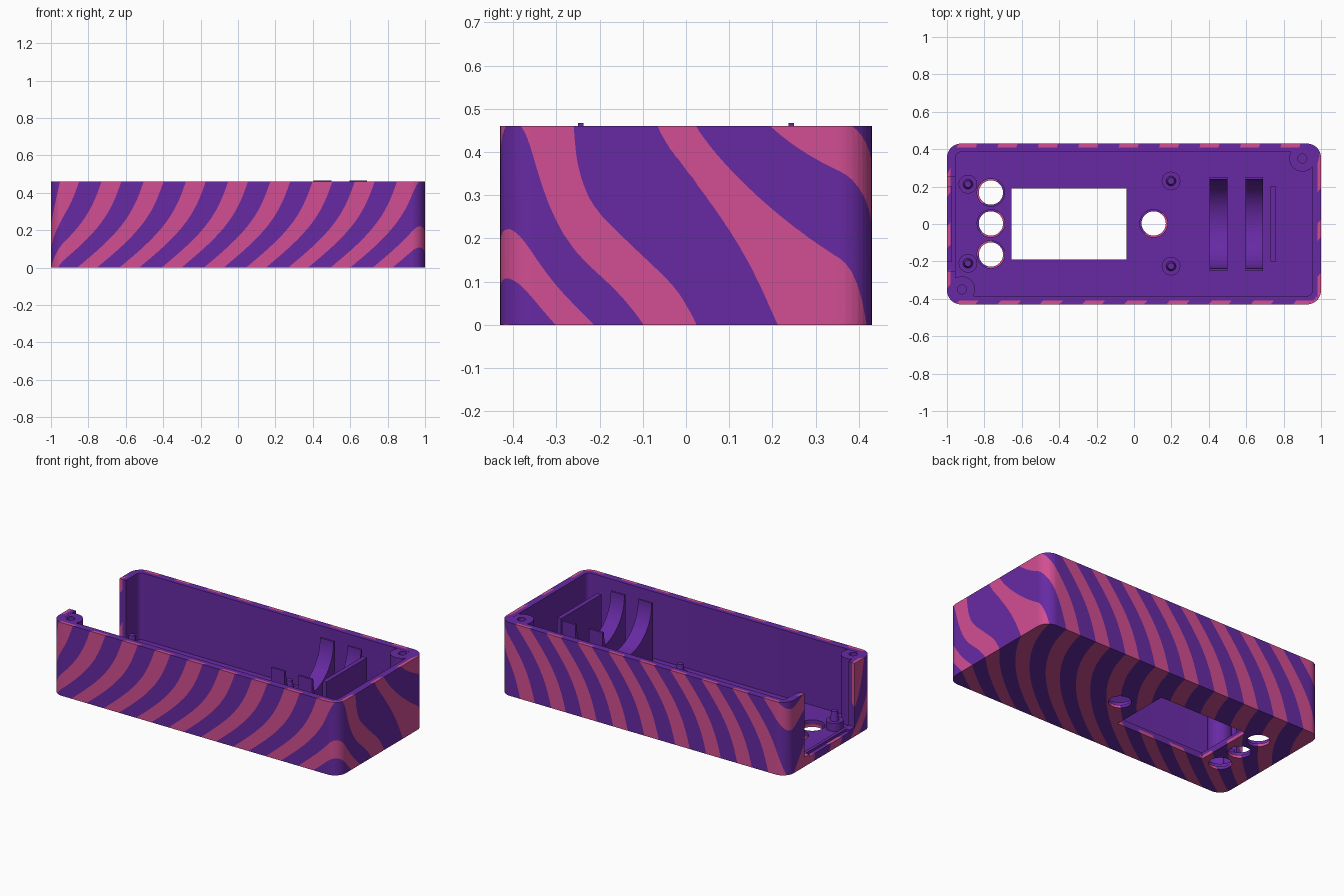
import bpy, bmesh, math
from mathutils import Vector

if "Cube" in bpy.data.objects:
    bpy.data.objects.remove(bpy.data.objects["Cube"])

HX, HY, H, R = 1.0, 0.43, 0.46, 0.075   # half sizes, height, corner radius
FLOOR, SKIN = 0.04, 0.02                # floor thickness, depth of the stripe inlay


def material(name, rgb):
    m = bpy.data.materials.new(name)
    m.diffuse_color = (*rgb, 1)
    m.use_nodes = True
    m.node_tree.nodes["Principled BSDF"].inputs["Base Color"].default_value = m.diffuse_color
    return m


PURPLE = material("purple", (0.135, 0.023, 0.37))
PINK = material("pink", (0.64, 0.077, 0.29))


def arc(cx, cy, r, a0, a1, n):
    return [(cx + r * math.cos(math.radians(a0 + (a1 - a0) * i / n)),
             cy + r * math.sin(math.radians(a0 + (a1 - a0) * i / n))) for i in range(n + 1)]


def rect(x0, x1, y0, y1):
    return [(x0, y0), (x1, y0), (x1, y1), (x0, y1)]


def round_rect(x0, x1, y0, y1, r, n=8):
    return (arc(x1 - r, y1 - r, r, 0, 90, n) + arc(x0 + r, y1 - r, r, 90, 180, n)
            + arc(x0 + r, y0 + r, r, 180, 270, n) + arc(x1 - r, y0 + r, r, 270, 360, n))


def circle(cx, cy, r, n=32):
    return arc(cx, cy, r, 0, 360, n)[:-1]


def prism(name, low, z0, z1, high=None, along_x=False):
    """Solid between a low and a high outline, optionally laid along x."""
    high = high or low
    n = len(low)
    co = [(a, b, z0) for a, b in low] + [(a, b, z1) for a, b in high]
    if along_x:
        co = [(c, a, b) for a, b, c in co]
    faces = [list(range(n))[::-1], list(range(n, 2 * n))]
    faces += [[i, (i + 1) % n, n + (i + 1) % n, n + i] for i in range(n)]
    me = bpy.data.meshes.new(name)
    me.from_pydata(co, [], faces)
    bm = bmesh.new()
    bm.from_mesh(me)
    bmesh.ops.recalc_face_normals(bm, faces=bm.faces[:])
    bm.to_mesh(me)
    bm.free()
    me.materials.append(PURPLE)
    ob = bpy.data.objects.new(name, me)
    bpy.context.collection.objects.link(ob)
    return ob


def cut(ob, cutters):
    for c in cutters:
        m = ob.modifiers.new("cut", 'BOOLEAN')
        m.operation, m.solver, m.object = 'DIFFERENCE', 'EXACT', c
    dg = bpy.context.evaluated_depsgraph_get()
    me = bpy.data.meshes.new_from_object(ob.evaluated_get(dg))
    ob.modifiers.clear()
    ob.data = me
    me.materials.clear()
    me.materials.append(PURPLE)
    for c in cutters:
        bpy.data.objects.remove(c)


def smooth(ob):
    bpy.ops.object.select_all(action='DESELECT')
    ob.select_set(True)
    bpy.context.view_layer.objects.active = ob
    bpy.ops.object.shade_smooth_by_angle(angle=math.radians(30))


def depth(p):
    """Distance below the outer sides and underside."""
    qx, qy = abs(p.x) - HX + R, abs(p.y) - HY + R
    d = math.hypot(max(qx, 0), max(qy, 0)) + min(max(qx, qy), 0) - R
    return min(-d, p.z)


def stripe(p):
    """Positive inside the wavy pink bands, which lean with height and bend across y."""
    x, y, u = p.x, p.y, 1 - p.z / H
    top = 6.95 - 3.12 * y + 0.75 * y * y - 0.2 * max(0, math.sin(math.pi * y / HY))
    base = 7.85 - 3.6 * y + 3.3 * y * y
    bend = 0.17 * math.tanh((y + 0.03) / 0.08) - 0.13 * math.exp(-((y + 0.25) / 0.1) ** 2)
    f = top + (base - top) * (u + bend * math.sin(math.pi * u))
    f += (4.53 + 0.23 * y) * (x - 1)
    width = 0.235 - 0.08 * (1 - u) * max(0, 1 - (y / 0.4) ** 2)
    s = width - abs(f - round(f))
    return s if abs(s) > 1e-3 else 1e-3


def paint_stripes(ob):
    bm = bmesh.new()
    bm.from_mesh(ob.data)
    bmesh.ops.triangulate(bm, faces=bm.faces[:])

    def slice_at(axis, pos, faces):
        geom = set(faces)
        for f in faces:
            geom.update(f.edges)
            geom.update(f.verts)
        co, no = Vector(), Vector()
        co[axis], no[axis] = pos, 1
        bmesh.ops.bisect_plane(bm, geom=list(geom), dist=1e-5, plane_co=co, plane_no=no)

    def skin():
        return [f for f in bm.faces if depth(f.calc_center_median()) < SKIN]

    # limits of the inlay on the rim and in the openings
    for axis, pos in ((0, HX - SKIN), (0, SKIN - HX), (1, HY - SKIN), (1, SKIN - HY), (2, SKIN)):
        slice_at(axis, pos, bm.faces[:])
    # even grid on the outer skin, then cut it along the band borders
    for axis, lo, hi in ((0, -HX, HX), (1, -HY, HY), (2, 0, H)):
        n = round((hi - lo) / 0.03)
        for i in range(1, n):
            slice_at(axis, lo + (hi - lo) * i / n, skin())
    bmesh.ops.triangulate(bm, faces=skin())
    tris = skin()
    borders = set()
    for e in {e for f in tris for e in f.edges}:
        a, b = e.verts
        sa, sb = stripe(a.co), stripe(b.co)
        if sa * sb < 0:
            t = min(max(sa / (sa - sb), 0.02), 0.98)
            borders.add(bmesh.utils.edge_split(e, a, t)[1])
    for f in tris:
        vs = [v for v in f.verts if v in borders]
        if len(vs) == 2:
            bmesh.utils.face_split(f, vs[0], vs[1])
    for f in bm.faces:
        c = f.calc_center_median()
        f.material_index = int(depth(c) < SKIN and stripe(c) > 0)
    bm.to_mesh(ob.data)
    bm.free()
    ob.data.materials.append(PINK)


# open-topped case with cavity, end opening, window and stepped round holes
case = prism("case", round_rect(-HX, HX, -HY, HY, R), 0, H)
cutters = [
    prism("cavity_cutter", round_rect(-0.955, 0.955, -0.385, 0.385, 0.03, 4), FLOOR, 0.6),
    prism("end_cutter", rect(-1.1, -0.93, -0.25, 0.25), 0.06, 0.6),
    prism("end_step_cutter", rect(-1.1, -0.975, -0.2, 0.2), 0.045, 0.6),
    prism("window_cutter", rect(-0.655, -0.04, -0.19, 0.19), -0.1, 0.2)]
for x, y in ((-0.765, 0.168), (-0.765, 0.003), (-0.765, -0.163), (0.105, 0.003)):
    cutters.append(prism("hole_cutter", circle(x, y, 0.065), -0.1, 0.1))
    cutters.append(prism("hole_step_cutter", circle(x, y, 0.074), 0.018, 0.1))
cut(case, cutters)
paint_stripes(case)
smooth(case)

# corner screw bosses
for name, cx, cy, s in (("back_screw_boss", 0.9, 0.35, 1), ("front_screw_boss", -0.92, -0.35, -1)):
    outline = arc(0, 0, 0.07, 90, 360, 24) + [(0.05, 0.05)]
    boss = prism(name, [(cx + s * a, cy + s * b) for a, b in outline], 0.03, H - 0.001)
    cut(boss, [prism("screw_cutter", circle(cx, cy, 0.024, 20), 0.2, 0.6)])
    smooth(boss)

# board standoffs with tapered locating pins
for x, y in ((-0.888, 0.213), (-0.888, -0.21), (0.198, 0.23), (0.198, -0.225)):
    smooth(prism("standoff", circle(x, y, 0.05, 24), 0.03, 0.09))
    smooth(prism("standoff_pin", circle(x, y, 0.028, 16), 0.08, 0.15, circle(x, y, 0.018, 16)))

# battery cradle ribs with a round seat
seat = [(-0.25, 0.03), (0.25, 0.03), (0.25, 0.467), (0.237, 0.467)]
seat += arc(0, 0.46, 0.237, 0, -180, 32) + [(-0.237, 0.467), (-0.25, 0.467)]
for x0, x1 in ((0.405, 0.5), (0.595, 0.69)):
    smooth(prism("cradle_rib", seat, x0, x1, along_x=True))

# upright divider beside the cradle
prism("divider", rect(0.73, 0.758, -0.2, 0.2), 0.03, 0.45)
